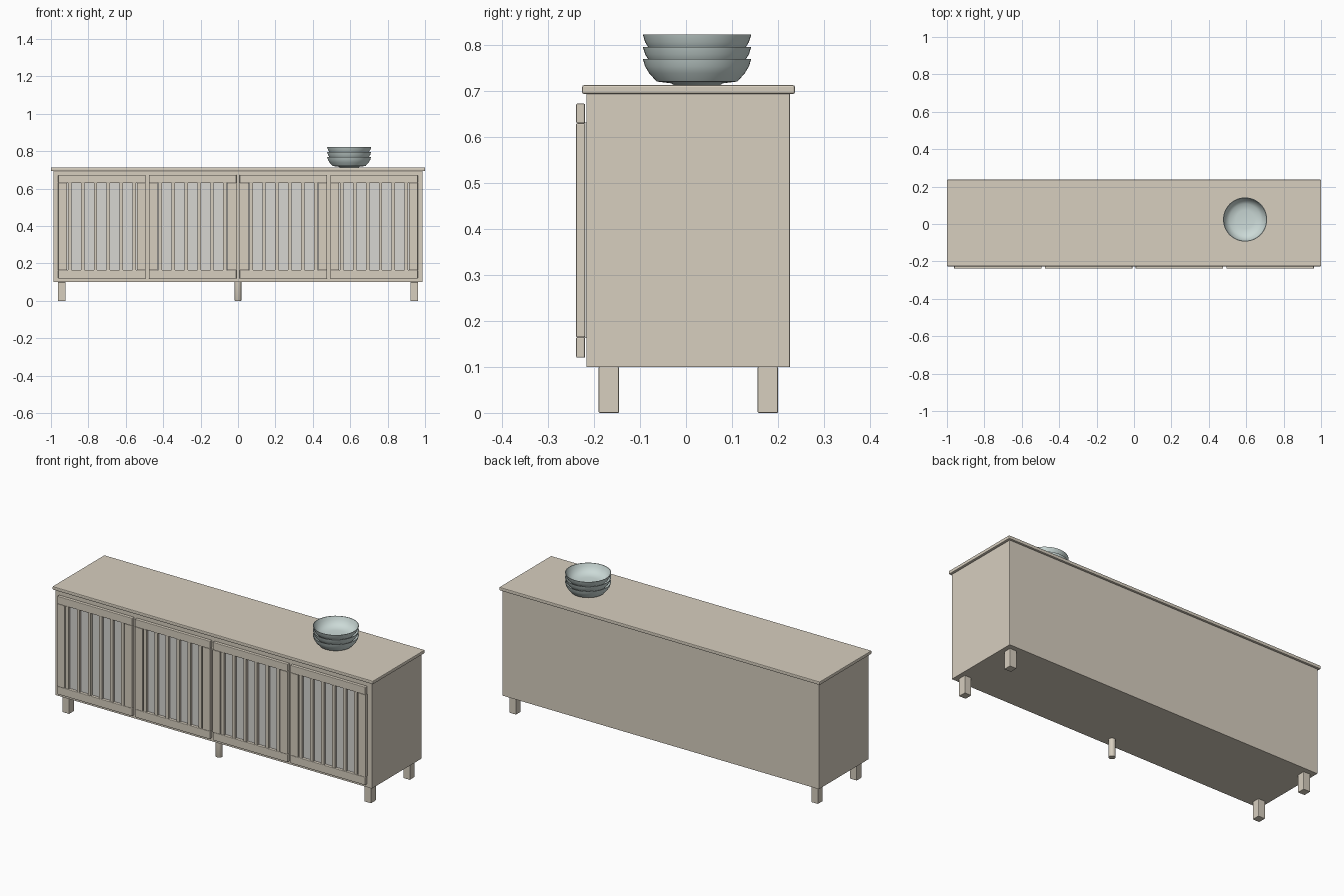
import bpy, bmesh, math

if "Cube" in bpy.data.objects:
    bpy.data.objects.remove(bpy.data.objects["Cube"])


def material(name, rgb):
    m = bpy.data.materials.new(name)
    m.diffuse_color = (*rgb, 1)
    m.use_nodes = True
    m.node_tree.nodes["Principled BSDF"].inputs["Base Color"].default_value = m.diffuse_color
    return m


wood = material("pale_wood", (0.68, 0.62, 0.52))
grey = material("grey_panel", (0.68, 0.67, 0.64))
glaze = material("pale_glaze", (0.60, 0.70, 0.68))


def finish(name, bm, mat, bevel=0.0):
    me = bpy.data.meshes.new(name)
    bmesh.ops.recalc_face_normals(bm, faces=bm.faces)
    bm.to_mesh(me)
    bm.free()
    me.materials.append(mat)
    ob = bpy.data.objects.new(name, me)
    bpy.context.collection.objects.link(ob)
    if bevel:
        mod = ob.modifiers.new("soft_edges", 'BEVEL')
        mod.width, mod.segments = bevel, 2
    return ob


def box(name, x, y, z, mat=wood, bevel=0.0):
    """Box from (min, max) ranges on each axis."""
    bm = bmesh.new()
    bmesh.ops.create_cube(bm, size=1)
    for v in bm.verts:
        for i, (a, b) in enumerate((x, y, z)):
            v.co[i] = (a + b) / 2 + v.co[i] * (b - a)
    return finish(name, bm, mat, bevel)


def smooth(ob, angle):
    bpy.ops.object.select_all(action='DESELECT')
    ob.select_set(True)
    bpy.context.view_layer.objects.active = ob
    bpy.ops.object.shade_smooth_by_angle(angle=math.radians(angle))


def lathe(name, profile, centre, mat, steps=48):
    bm = bmesh.new()
    rings = []
    for r, z in profile:
        n = 1 if r == 0 else steps
        rings.append([bm.verts.new((centre[0] + r * math.cos(2 * math.pi * k / steps),
                                    centre[1] + r * math.sin(2 * math.pi * k / steps),
                                    centre[2] + z)) for k in range(n)])
    for a, b in zip(rings, rings[1:]):
        for k in range(steps):
            j = (k + 1) % steps
            corners = [a[k % len(a)], a[j % len(a)], b[j % len(b)], b[k % len(b)]]
            bm.faces.new(list(dict.fromkeys(corners)))
    ob = finish(name, bm, mat)
    smooth(ob, 35)
    return ob


# Carcass and worktop
box("cabinet_body", (-0.987, 0.987), (-0.217, 0.226), (0.10, 0.694), bevel=0.001)
box("worktop", (-1, 1), (-0.226, 0.237), (0.694, 0.713), bevel=0.004)

# Four square corner legs and a round centre support at the front
for side, x in (("left", -0.942), ("right", 0.942)):
    for end, y in (("front", -0.168), ("back", 0.178)):
        box(f"{end}_{side}_leg", (x - 0.021, x + 0.021), (y - 0.022, y + 0.022),
            (0, 0.10), bevel=0.002)
lathe("centre_leg", [(0, 0), (0.017, 0), (0.018, 0.002), (0.018, 0.10), (0, 0.10)],
      (0, -0.168, 0), wood, 24)

# Four slatted doors
Y0, Y1 = -0.239, -0.2195
for d in range(4):
    cx = (d - 1.5) * 0.485
    x0, x1 = cx - 0.234, cx + 0.234
    box(f"door_{d}_bottom_rail", (x0, x1), (Y0, Y1), (0.12, 0.165), bevel=0.003)
    box(f"door_{d}_top_rail", (x0, x1), (Y0, Y1), (0.63, 0.673), bevel=0.003)
    box(f"door_{d}_left_stile", (x0, x0 + 0.047), (Y0, Y1), (0.165, 0.63), bevel=0.002)
    box(f"door_{d}_right_stile", (x1 - 0.047, x1), (Y0, Y1), (0.165, 0.63), bevel=0.002)
    box(f"door_{d}_panel", (x0 + 0.045, x1 - 0.045), (-0.223, -0.216), (0.163, 0.632), grey)
    for s in range(6):
        sx = cx + (s - 2.5) * 0.069
        box(f"door_{d}_slat_{s}", (sx - 0.009, sx + 0.009), (-0.237, -0.222), (0.165, 0.63))

# Stack of three bowls
bowl = [(0, 0), (0.05, 0), (0.056, 0.004), (0.088, 0.008), (0.104, 0.026), (0.113, 0.041),
        (0.118, 0.057), (0.115, 0.057), (0.109, 0.041), (0.100, 0.027), (0.084, 0.012),
        (0.05, 0.007), (0, 0.006)]
for i in range(3):
    lathe(f"bowl_{i}", bowl, (0.594, 0.024, 0.713 + i * 0.0265), glaze)
